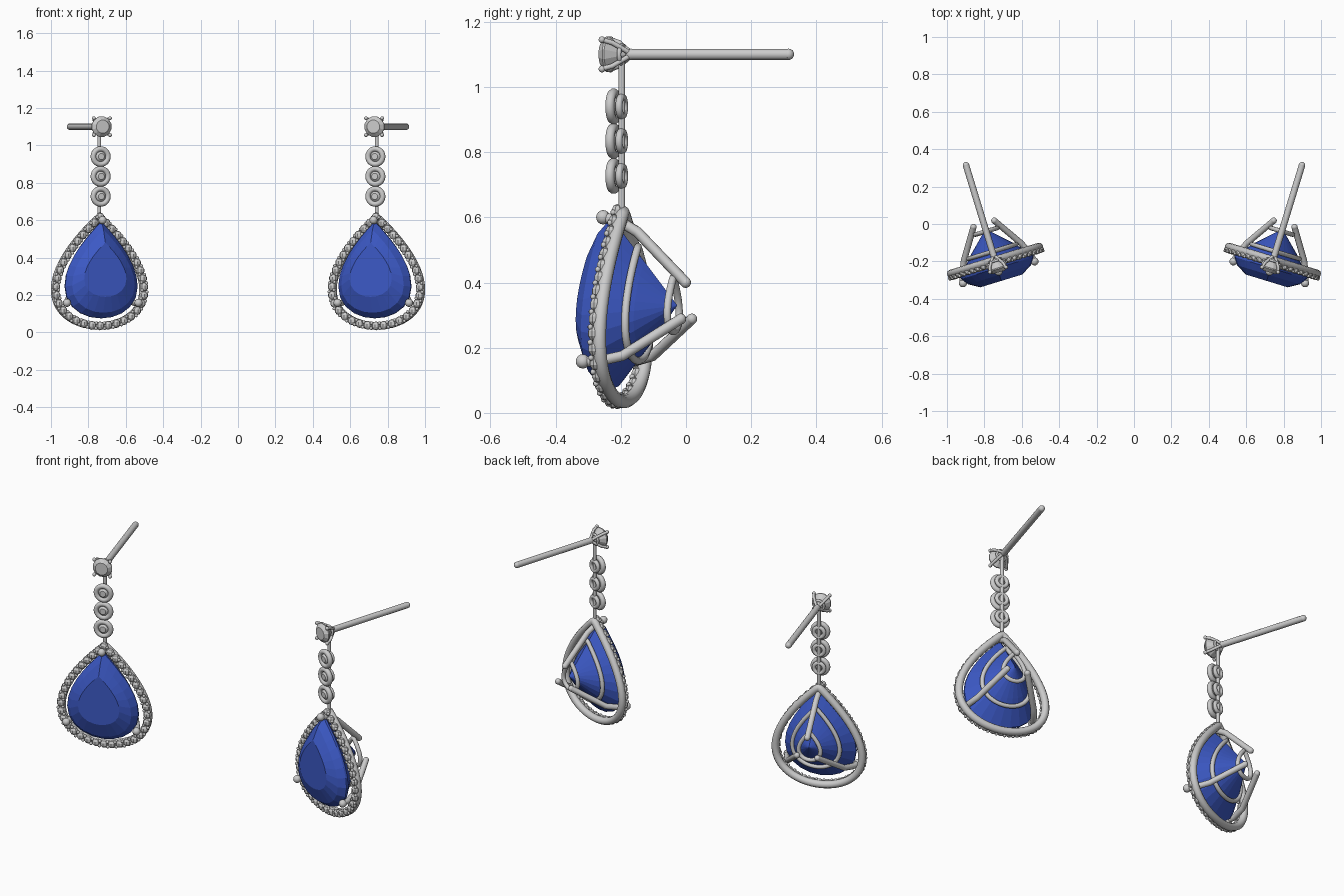
import bpy, bmesh
from math import sin, cos, pi, radians
from mathutils import Matrix, Vector

if "Cube" in bpy.data.objects:
    bpy.data.objects.remove(bpy.data.objects["Cube"])

# Each earring is built once in its own frame, then placed left and right.
PLACES = (("left", -0.742, 17), ("right", 0.742, -17))
YC = -0.197


def place(name, mesh, smooth=True, mat=None):
    for p in mesh.polygons:
        p.use_smooth = smooth
    if mat:
        mesh.materials.append(mat)
    for side, x, ang in PLACES:
        ob = bpy.data.objects.new(side + "_" + name, mesh)
        bpy.context.collection.objects.link(ob)
        ob.matrix_world = Matrix.Translation((x, YC, 0)) @ Matrix.Rotation(radians(ang), 4, 'Z')


def finish(name, bm, smooth=True, mat=None):
    bmesh.ops.recalc_face_normals(bm, faces=bm.faces)
    me = bpy.data.meshes.new(name)
    bm.to_mesh(me)
    bm.free()
    place(name, me, smooth, mat)


def pear(half_w, z0, z1, y, n):
    """Teardrop outline, point at the top, evenly spaced along its length."""
    def at(t):
        return Vector((half_w / 0.77 * sin(t) * sin(t / 2), y, (z0 + z1) / 2 + (z1 - z0) / 2 * cos(t)))
    fine = [at(2 * pi * i / 1440) for i in range(1441)]
    acc = [0]
    for a, b in zip(fine, fine[1:]):
        acc.append(acc[-1] + (b - a).length)
    pts, j = [], 0
    for i in range(n):
        while acc[j] < acc[-1] * i / n:
            j += 1
        pts.append(fine[j])
    return pts


def tube(name, pts, r, closed=False):
    cu = bpy.data.curves.new(name, 'CURVE')
    cu.dimensions = '3D'
    cu.bevel_depth = r
    cu.bevel_resolution = 3
    cu.use_fill_caps = True
    sp = cu.splines.new('POLY')
    sp.points.add(len(pts) - 1)
    for q, p in zip(sp.points, pts):
        q.co = (*p, 1)
    sp.use_cyclic_u = closed
    tmp = bpy.data.objects.new("tmp", cu)
    bpy.context.collection.objects.link(tmp)
    dg = bpy.context.evaluated_depsgraph_get()
    me = bpy.data.meshes.new_from_object(tmp.evaluated_get(dg))
    bpy.data.objects.remove(tmp)
    place(name, me)


def ball(bm, p, r, flat=1, seg=12):
    m = Matrix.Translation(p) @ Matrix.Diagonal((1, flat, 1, 1))
    bmesh.ops.create_uvsphere(bm, u_segments=seg, v_segments=seg * 2 // 3, radius=r, matrix=m)


def loft(rings, tip=None):
    """Skin between outlines, flat cap in front, optional point at the back."""
    bm = bmesh.new()
    vs = [[bm.verts.new(p) for p in ring] for ring in rings]
    n = len(vs[0])
    bm.faces.new(vs[0])
    for a, b in zip(vs, vs[1:]):
        for i in range(n):
            k = (i + 1) % n
            bm.faces.new((a[i], a[k], b[k], b[i]))
    if tip:
        t = bm.verts.new(tip)
        for i in range(n):
            bm.faces.new((vs[-1][i], vs[-1][(i + 1) % n], t))
    else:
        bm.faces.new(vs[-1])
    return bm


def circle(r, y, z, n):
    return [Vector((r * sin(2 * pi * (i + .5) / n), y, z + r * cos(2 * pi * (i + .5) / n))) for i in range(n)]


blue = bpy.data.materials.new("blue_gem")
blue.diffuse_color = (0.045, 0.10, 0.56, 1)
blue.use_nodes = True
blue.node_tree.nodes["Principled BSDF"].inputs["Base Color"].default_value = blue.diffuse_color

# Large pear cut stone: table, crown, girdle, pavilion, culet
finish("pear_stone", loft([
    pear(.118, .19, .48, -.112, 24),
    pear(.175, .105, .55, -.078, 24),
    pear(.203, .075, .592, -.04, 24),
    pear(.203, .075, .592, -.028, 24),
    pear(.112, .195, .465, .072, 24)], (0, .178, .33)), False, blue)

# Halo frame and its row of small stones with bead settings
tube("halo_frame", pear(.247, .035, .615, .004, 96), .021, True)
row = pear(.247, .035, .617, -.014, 72)
bm = bmesh.new()
for p in row[::2]:
    ball(bm, p, .024, .8, 8)
finish("halo_stones", bm, False)
bm = bmesh.new()
mid = Vector((0, -.014, .3))
for p in row[1::2]:
    d = (p - mid).normalized() * .014
    for s in (-1, 1):
        ball(bm, p + d * s + Vector((0, -.008, 0)), .009, 1, 8)
finish("halo_beads", bm)

# Basket: two gallery rails and three prongs with round tips
tube("gallery_rail", pear(.135, .16, .51, .052, 64), .012, True)
tube("culet_rail", pear(.062, .25, .415, .165, 48), .012, True)
prongs = {
    "top_prong": [(0, -.06, .6), (0, -.01, .59), (0, .05, .555), (0, .205, .4)],
    "lower_prong_a": [(.2, -.064, .158), (.19, -.02, .158), (.16, .05, .175), (.058, .207, .288)],
    "lower_prong_b": [(-.2, -.064, .158), (-.19, -.02, .158), (-.16, .05, .175), (-.058, .207, .288)],
}
bm = bmesh.new()
for name, pts in prongs.items():
    tube(name, pts, .0165)
    ball(bm, pts[0], .022)
    ball(bm, pts[-1], .0168)
finish("prong_tips", bm)

# Hanging wire and three bezel links
tube("hanging_wire", [(0, .0, 1.1), (0, .0, .62)], .0105)
for i, z in enumerate((.94, .834, .727)):
    c = Vector((0, -.022, z))
    tube("bezel_%d" % i, circle(.041, -.026, z, 32), .0145, True)
    tube("bezel_back_%d" % i, circle(.029, .0, z, 32), .0115, True)
    finish("link_stone_%d" % i, loft([
        circle(.017, -.04, z, 16), circle(.03, -.028, z, 16), circle(.03, -.022, z, 16)], (0, .004, z)), False)

# Stud: round stone, four claws, ear post
finish("stud_stone", loft([
    circle(.036, -.064, 1.1, 12), circle(.056, -.046, 1.1, 12), circle(.056, -.04, 1.1, 12)],
    (0, .02, 1.1)), False)
bm = bmesh.new()
for k, (sx, sz) in enumerate(((1, 1), (1, -1), (-1, 1), (-1, -1))):
    tip = Vector((sx * .045, -.05, 1.1 + sz * .045))
    tube("stud_claw_%d" % k, [tip, (sx * .036, -.02, 1.1 + sz * .036), (0, .034, 1.1)], .008)
    ball(bm, tip, .0105)
finish("stud_claw_tips", bm)
tube("stud_rail", circle(.029, .0, 1.1, 24), .007, True)
tube("ear_post", [(0, .03, 1.1), (0, .535, 1.1)], .0175)
bm = bmesh.new()
ball(bm, (0, .03, 1.1), .0175)
ball(bm, (0, .535, 1.1), .0175)
finish("ear_post_ends", bm)
